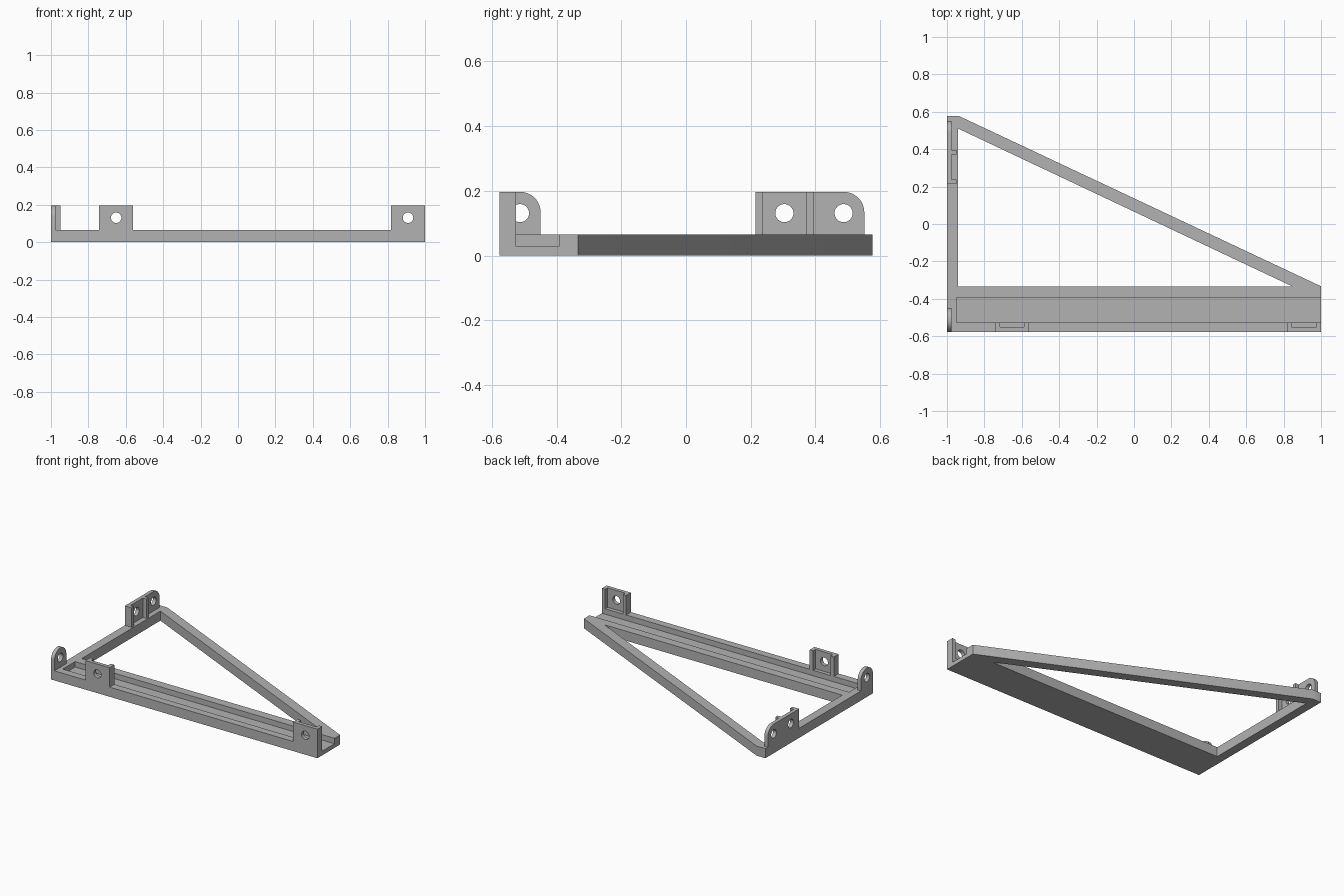
import bpy, bmesh, math
from mathutils import Vector

if "Cube" in bpy.data.objects:
    bpy.data.objects.remove(bpy.data.objects["Cube"])

# Key dimensions
FRONT, BACK = -0.577, 0.577
TOP, LUG_TOP = 0.065, 0.197
HOLE_Z, HOLE_R = 0.131, 0.028
SKIN = 0.025

grey = bpy.data.materials.new("plain_grey")
grey.use_nodes = True
grey.diffuse_color = (0.45, 0.45, 0.45, 1)
grey.node_tree.nodes["Principled BSDF"].inputs["Base Color"].default_value = grey.diffuse_color


def prism(name, outline, axis, start, end):
    """Extrude a 2D outline along the named axis."""
    place = {"x": lambda a, b, d: (d, a, b),
             "y": lambda a, b, d: (a, d, b),
             "z": lambda a, b, d: (a, b, d)}[axis]
    bm = bmesh.new()
    cap = bm.faces.new([bm.verts.new(place(a, b, start)) for a, b in outline])
    extruded = bmesh.ops.extrude_face_region(bm, geom=[cap])["geom"]
    shift = Vector(place(0, 0, end - start))
    bmesh.ops.translate(bm, vec=shift, verts=[v for v in extruded if isinstance(v, bmesh.types.BMVert)])
    bmesh.ops.recalc_face_normals(bm, faces=bm.faces)
    mesh = bpy.data.meshes.new(name)
    bm.to_mesh(mesh)
    bm.free()
    mesh.materials.append(grey)
    obj = bpy.data.objects.new(name, mesh)
    bpy.context.collection.objects.link(obj)
    return obj


def rect(a0, a1, b0, b1):
    return [(a0, b0), (a1, b0), (a1, b1), (a0, b1)]


def arc(a, b, radius, start, end, steps=12):
    angles = [math.radians(start + (end - start) * i / steps) for i in range(steps + 1)]
    return [(a + radius * math.cos(t), b + radius * math.sin(t)) for t in angles]


def disc(a, b):
    return arc(a, b, HOLE_R, 0, 348.75, 31)


def cut(obj, *cutters):
    """Subtract the cutters, then discard them."""
    bpy.context.view_layer.objects.active = obj
    for cutter in cutters:
        cutter.hide_render = True
        mod = obj.modifiers.new("cut", "BOOLEAN")
        mod.operation, mod.solver, mod.object = "DIFFERENCE", "EXACT", cutter
        bpy.ops.object.modifier_apply(modifier=mod.name)
        bpy.data.objects.remove(cutter)


# Triangular frame with its window and the open-ended channel
frame = prism("triangular_frame", [(-1, FRONT), (1, FRONT), (1, -0.333), (-0.935, BACK), (-1, BACK)], "z", 0, TOP)
cut(frame,
    prism("window_cutter", [(-0.94, -0.333), (0.845, -0.333), (-0.94, 0.51)], "z", -0.1, 0.2),
    prism("channel_cutter", rect(-0.948, 1.1, -0.526, -0.393), "z", 0.028, 0.2))
parts = [frame]

# Front tabs, pocketed on the inside and drilled
for name, x0, x1, p0, p1 in (("front_right_tab", -0.742, -0.561, -0.716, -0.587),
                             ("front_left_tab", 0.818, 1, 0.842, 0.976)):
    outline = [(x0, FRONT), (x1, FRONT), (x1, -0.526), (p1, -0.526), (p1, FRONT + SKIN),
               (p0, FRONT + SKIN), (p0, -0.526), (x0, -0.526)]
    tab = prism(name, outline, "z", TOP, LUG_TOP)
    cut(tab, prism("hole_cutter", disc((p0 + p1) / 2, HOLE_Z), "y", -0.7, -0.5))
    parts.append(tab)

# Arched lug at the front corner
mid, radius = -0.513, 0.064
lug = prism("corner_lug", [(mid - radius, TOP), (mid + radius, TOP)]
            + arc(mid, LUG_TOP - radius, radius, 0, 180, 24), "x", -1, -1 + SKIN)
cut(lug, prism("hole_cutter", disc(mid, HOLE_Z), "x", -1.1, -0.9))
parts.append(lug)

# Rear side plate with one rounded corner and two holes
plate = prism("rear_side_plate", [(0.215, TOP), (0.551, TOP)]
              + arc(0.551 - radius, LUG_TOP - radius, radius, 0, 90) + [(0.215, LUG_TOP)],
              "x", -1, -1 + SKIN)
cut(plate, *[prism("hole_cutter", disc(y, HOLE_Z), "x", -1.1, -0.9) for y in (0.304, 0.487)])
parts.append(plate)

# Upright ribs on the rear plate
for name, y in (("front_rib", 0.215), ("rear_rib", 0.372)):
    parts.append(prism(name, rect(y, y + 0.023, TOP, LUG_TOP), "x", -1 + SKIN, -0.949))

# Smooth the holes and rounded edges, keep corners sharp
bpy.ops.object.select_all(action="DESELECT")
for part in parts:
    part.select_set(True)
bpy.context.view_layer.objects.active = frame
bpy.ops.object.shade_smooth_by_angle(angle=math.radians(30))
